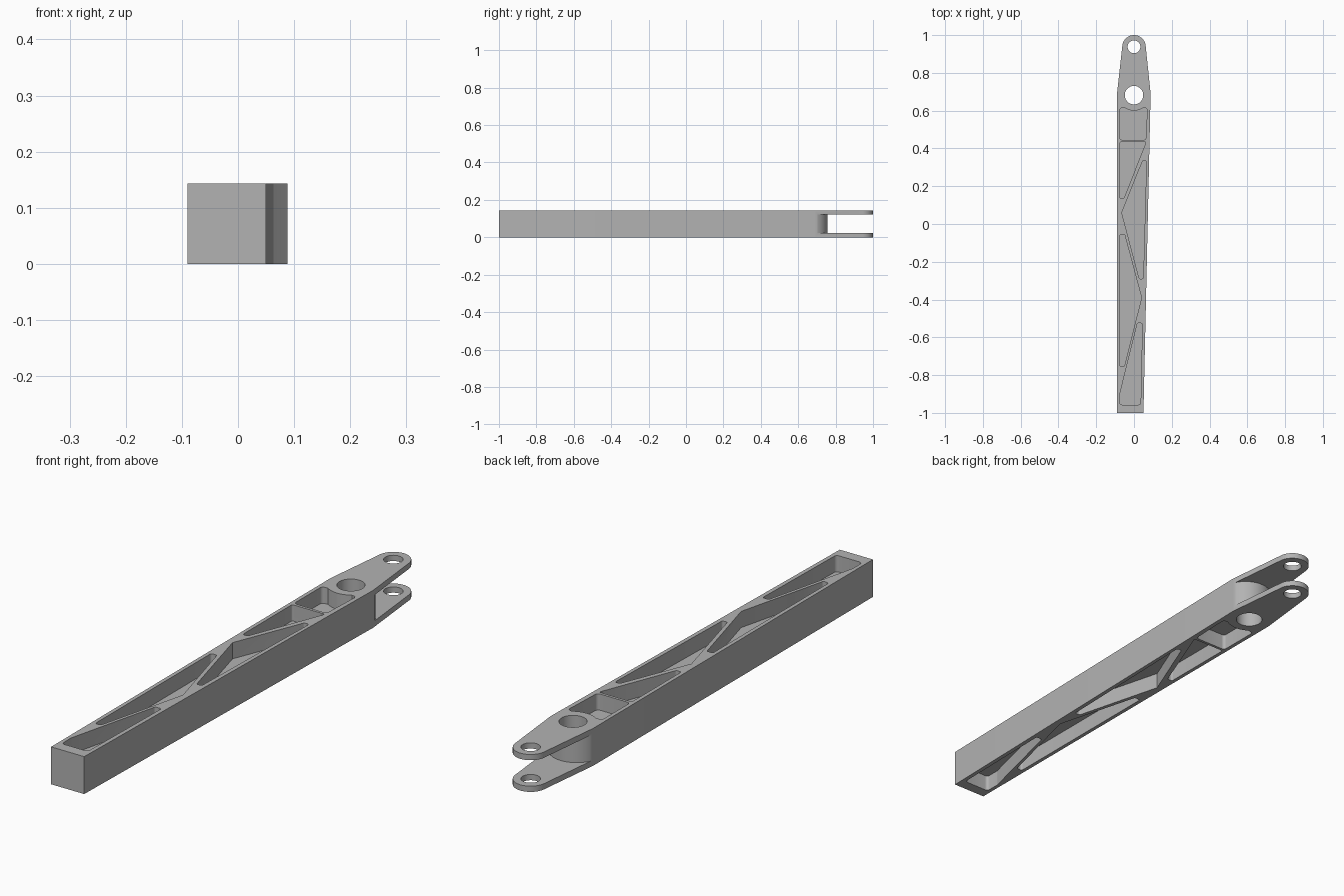
import bpy
import bmesh
from math import cos, sin, tan, radians
from mathutils import Vector

old = bpy.data.objects.get("Cube")
if old:
    bpy.data.objects.remove(old, do_unlink=True)

HEIGHT = 0.143
POCKET_DEPTH = 0.062
FORK_PLATE = 0.022
PIVOT_Y, TIP_Y = 0.682, 0.938

metal = bpy.data.materials.new("grey metal")
metal.use_nodes = True
grey = (0.45, 0.45, 0.45, 1)
metal.diffuse_color = grey
metal.node_tree.nodes["Principled BSDF"].inputs["Base Color"].default_value = grey


def arc(cx, cy, r, start, end, steps):
    """Points along an arc, angles in degrees."""
    angles = [radians(start + (end - start) * i / steps) for i in range(steps + 1)]
    return [(cx + r * cos(a), cy + r * sin(a)) for a in angles]


def fillet(corners, steps=5):
    """Round each (x, y, radius) corner of a closed outline."""
    out = []
    for i, (x, y, r) in enumerate(corners):
        p = Vector((x, y))
        if r == 0:
            out.append(p)
            continue
        a = (Vector(corners[i - 1][:2]) - p).normalized()
        b = (Vector(corners[(i + 1) % len(corners)][:2]) - p).normalized()
        half = a.angle(b) / 2
        centre = p + (a + b).normalized() * (r / sin(half))
        start = p + a * (r / tan(half)) - centre
        end = p + b * (r / tan(half)) - centre
        for k in range(steps + 1):
            out.append(centre + start.lerp(end, k / steps).normalized() * r)
    return out


def prism(name, outline, z0, z1):
    """Extrude a flat outline between two heights."""
    bm = bmesh.new()
    base = bm.faces.new([bm.verts.new((p[0], p[1], z0)) for p in outline])
    top = bmesh.ops.extrude_face_region(bm, geom=[base])
    verts = [v for v in top["geom"] if isinstance(v, bmesh.types.BMVert)]
    bmesh.ops.translate(bm, vec=(0, 0, z1 - z0), verts=verts)
    bmesh.ops.recalc_face_normals(bm, faces=bm.faces)
    mesh = bpy.data.meshes.new(name)
    bm.to_mesh(mesh)
    bm.free()
    mesh.materials.append(metal)
    obj = bpy.data.objects.new(name, mesh)
    bpy.context.collection.objects.link(obj)
    return obj


# Tapered arm with a rounded nose
outline = [(-0.09, -1), (0.05, -1), (0.088, 0.69)]
outline += arc(0, TIP_Y, 0.062, 6, 174, 28) + [(-0.09, 0.69)]
arm = prism("arm_body", outline, 0, HEIGHT)

cutters = []

# Fork slot, with a convex end wall
slot = arc(0, 0.66, 0.097, 180, 0, 40)
slot += [(0.2, 0.66), (0.2, 1.1), (-0.2, 1.1), (-0.2, 0.66)]
cutters.append(prism("fork_slot_cutter", slot, FORK_PLATE, HEIGHT - FORK_PLATE))

# Pivot and pin holes
for name, y, r in (("pivot", PIVOT_Y, 0.049), ("pin", TIP_Y, 0.034)):
    circle = arc(0, y, r, 0, 360, 40)[:-1]
    cutters.append(prism(name + "_hole_cutter", circle, -0.1, HEIGHT + 0.1))

# Lightening pockets between the diagonal ribs: x, y, corner radius
hole_edge = [(x, y, 0) for x, y in arc(0, 0.69, 0.09, 304, 236, 10)]
pockets = [
    [(0.063, 0.445, 0.012), (0.07, 0.613, 0.012)] + hole_edge
    + [(-0.075, 0.613, 0.012), (-0.075, 0.445, 0.012)],
    [(-0.075, 0.434, 0.006), (0.064, 0.434, 0.005),
     (-0.054, 0.135, 0.008), (-0.075, 0.135, 0.008)],
    [(-0.065, 0.06, 0), (0.046, 0.335, 0.008), (0.066, 0.335, 0.008),
     (0.049, -0.29, 0.007), (0.028, -0.29, 0.007)],
    [(0.04, -0.39, 0), (-0.05, -0.055, 0.008), (-0.075, -0.055, 0.008),
     (-0.075, -0.755, 0.008), (-0.052, -0.755, 0.008)],
    [(0.018, -0.525, 0.008), (0.044, -0.525, 0.008), (0.035, -0.957, 0.012),
     (-0.075, -0.957, 0.012), (-0.075, -0.9, 0.02)],
]
for corners in pockets:
    shape = fillet(corners)
    cutters.append(prism("top_pocket_cutter", shape, HEIGHT - POCKET_DEPTH, HEIGHT + 0.1))
    cutters.append(prism("bottom_pocket_cutter", shape, -0.1, POCKET_DEPTH))

# Cut everything and keep the finished mesh
for cutter in cutters:
    cutter.hide_render = True
    mod = arm.modifiers.new(cutter.name, "BOOLEAN")
    mod.operation = "DIFFERENCE"
    mod.solver = "EXACT"
    mod.object = cutter
bpy.context.view_layer.update()
evaluated = arm.evaluated_get(bpy.context.evaluated_depsgraph_get())
finished = bpy.data.meshes.new_from_object(evaluated)
arm.modifiers.clear()
arm.data = finished
for cutter in cutters:
    bpy.data.objects.remove(cutter, do_unlink=True)

# Smooth the round walls, keep the edges sharp
bpy.ops.object.select_all(action="DESELECT")
arm.select_set(True)
bpy.context.view_layer.objects.active = arm
bpy.ops.object.shade_smooth_by_angle(angle=radians(30))
